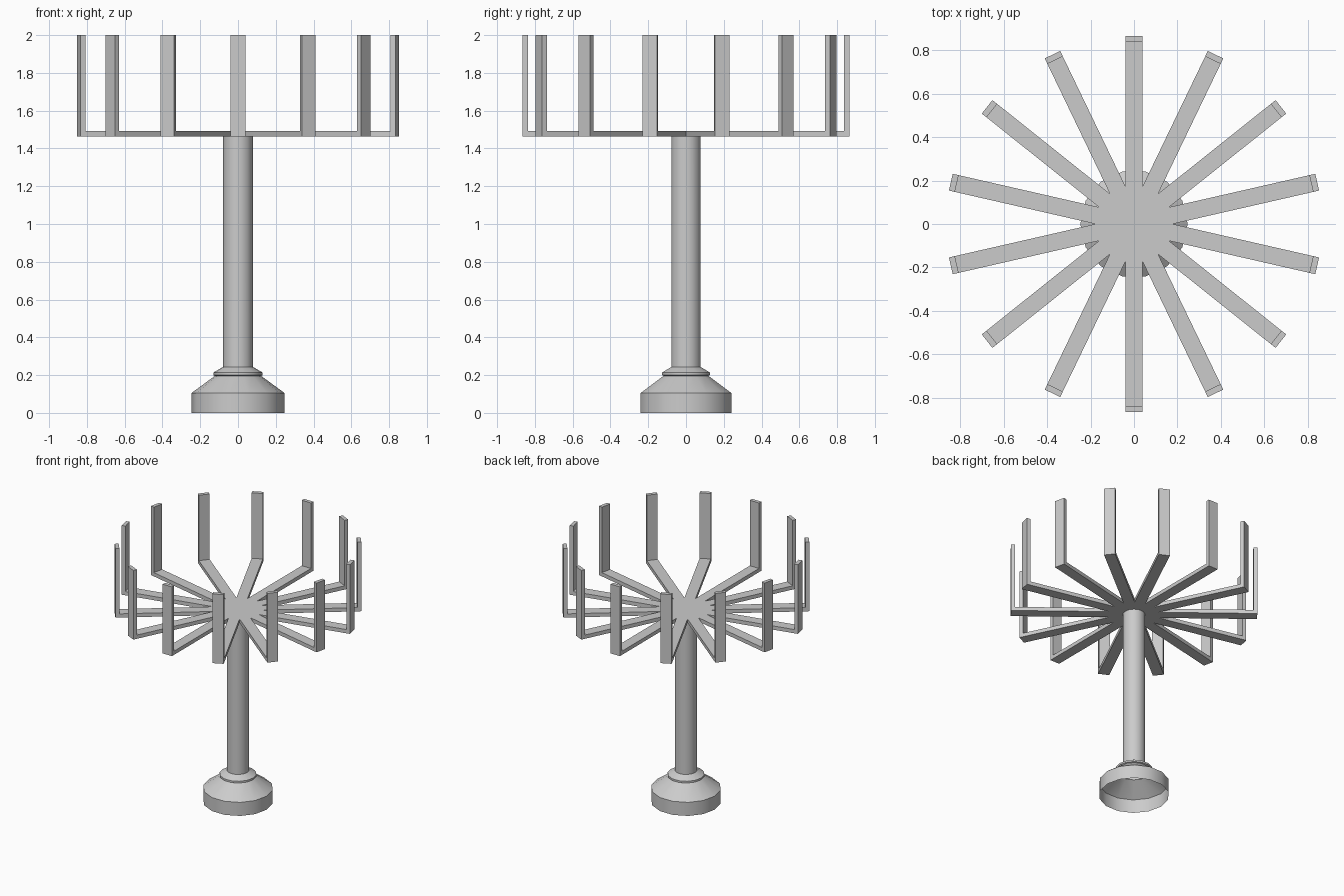
import bpy, bmesh, math

if "Cube" in bpy.data.objects:
    bpy.data.objects.remove(bpy.data.objects["Cube"])

N = 14                      # arms, and sides of the turned post
STEP = 2 * math.pi / N
HALF_W = 0.0395             # half width of an arm
R_OUT, R_IN = 0.865, 0.837  # outer and inner face of the uprights
Z_LOW, Z_ARM, Z_TOP = 1.464, 1.493, 2.0


def finish(name, bm):
    bmesh.ops.recalc_face_normals(bm, faces=bm.faces)
    mesh = bpy.data.meshes.new(name)
    bm.to_mesh(mesh)
    bm.free()
    obj = bpy.data.objects.new(name, mesh)
    bpy.context.collection.objects.link(obj)
    return obj


# Turned foot and column, open underneath
profile = [(0.247, 0), (0.247, 0.105), (0.122, 0.196), (0.13, 0.2),
           (0.13, 0.214), (0.08, 0.243), (0.079, Z_LOW)]
bm = bmesh.new()
rings = [[bm.verts.new((r * math.cos(i * STEP), r * math.sin(i * STEP), z))
          for i in range(N)] for r, z in profile]
for a, b in zip(rings, rings[1:]):
    for i in range(N):
        j = (i + 1) % N
        bm.faces.new((a[i], a[j], b[j], b[i]))
post = finish("foot_and_column", bm)
bpy.context.view_layer.objects.active = post
post.select_set(True)
bpy.ops.object.shade_smooth_by_angle(angle=math.radians(30))

# Star of arms with upright ends, one closed mesh
bm = bmesh.new()


def polar_vert(angle, along, across, z):
    c, s = math.cos(angle), math.sin(angle)
    return bm.verts.new((along * c - across * s, along * s + across * c, z))


angles = [math.pi / 2 + i * STEP for i in range(N)]
r_valley = HALF_W / math.sin(STEP / 2)


def pair(radius, z):
    return [[polar_vert(a, radius, s * HALF_W, z) for s in (-1, 1)] for a in angles]


def valleys(z):
    return [polar_vert(a - STEP / 2, r_valley, 0, z) for a in angles]


v_low, v_top = valleys(Z_LOW), valleys(Z_ARM)
out_low, in_top = pair(R_OUT, Z_LOW), pair(R_IN, Z_ARM)
in_low = pair(R_IN, Z_LOW)
out_crown, in_crown = pair(R_OUT, Z_TOP), pair(R_IN, Z_TOP)

bm.faces.new(v_low)
bm.faces.new(v_top)
for i in range(N):
    j = (i + 1) % N
    (ol, pl), (il, jl), (it, jt) = out_low[i], in_low[i], in_top[i]
    (oc, pc), (ic, jc) = out_crown[i], in_crown[i]
    for f in ((v_low[i], il, jl, v_low[j]), (il, ol, pl, jl),   # underside
              (v_top[i], it, jt, v_top[j]),                     # arm top
              (v_low[i], il, it, v_top[i]),                     # arm sides
              (v_low[j], jl, jt, v_top[j]),
              (il, ol, oc, ic, it), (jl, pl, pc, jc, jt),       # upright sides
              (ol, pl, pc, oc), (it, jt, jc, ic),               # outer, inner
              (ic, oc, pc, jc)):                                # upright top
        bm.faces.new(f)
finish("radial_arms", bm)
